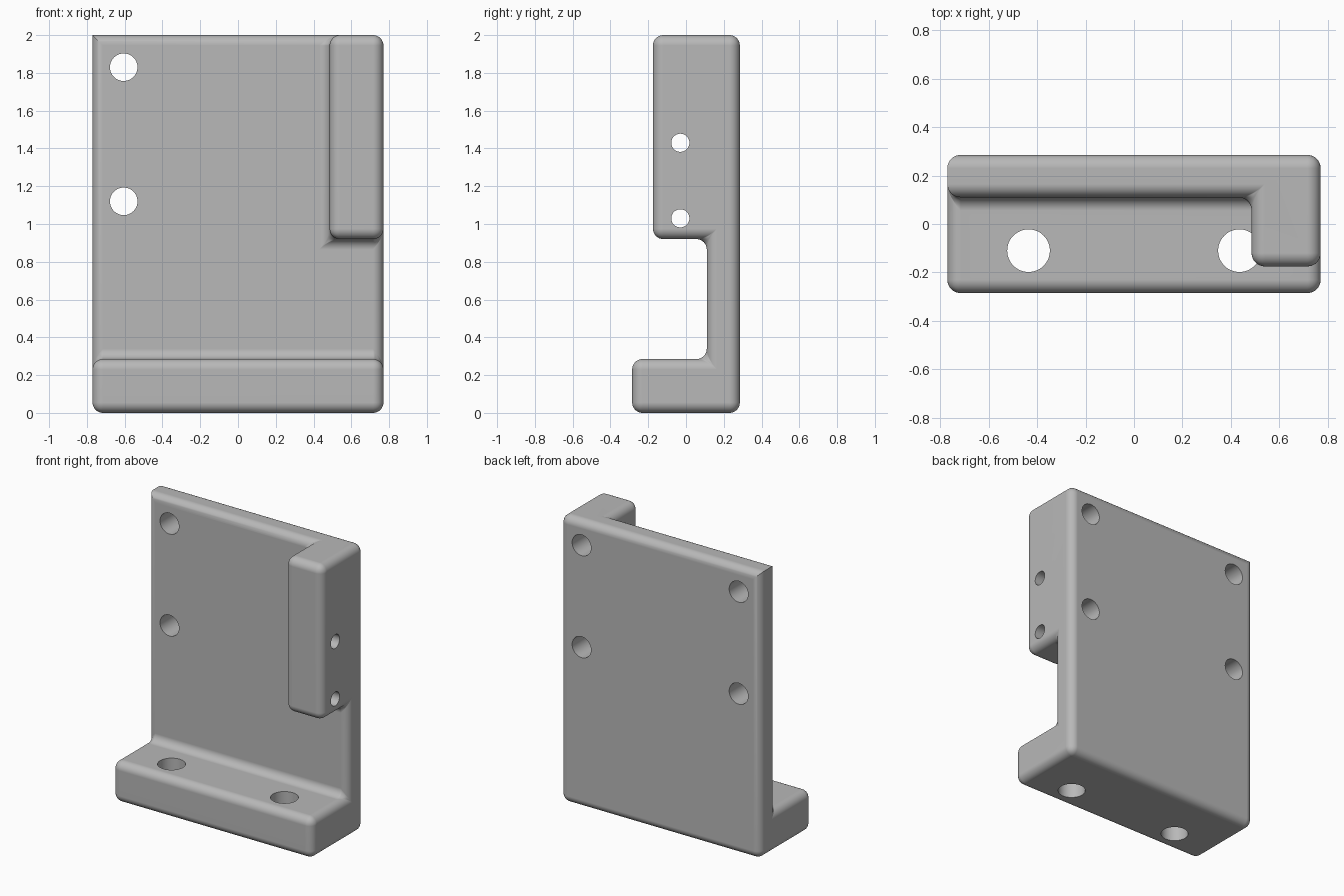
import bpy, bmesh, math
from mathutils import Matrix, Vector

cube = bpy.data.objects.get("Cube")
if cube:
    bpy.data.objects.remove(cube, do_unlink=True)

XS = (-0.77, 0.485, 0.77)
YS = (-0.285, -0.175, 0.11, 0.285)
ZS = (0, 0.285, 0.92, 2)
FILLET = 0.055


def solid(i, j, k):
    """Cells that belong to the foot, the back plate or the side block."""
    if not (0 <= i < 2 and 0 <= j < 3 and 0 <= k < 3):
        return False
    return k == 0 or j == 2 or (i == 1 and j == 1 and k == 2)


def add_object(name, bm):
    mesh = bpy.data.meshes.new(name)
    bm.to_mesh(mesh)
    bm.free()
    obj = bpy.data.objects.new(name, mesh)
    bpy.context.collection.objects.link(obj)
    return obj


# Bracket body: outer skin of the solid cells
bm = bmesh.new()
axes = (XS, YS, ZS)
for i in range(2):
    for j in range(3):
        for k in range(3):
            cell = (i, j, k)
            if not solid(*cell):
                continue
            for a in range(3):
                for side in (0, 1):
                    near = list(cell)
                    near[a] += 2 * side - 1
                    if solid(*near):
                        continue
                    b, c = (a + 1) % 3, (a + 2) % 3
                    ring = []
                    for u, v in ((0, 0), (1, 0), (1, 1), (0, 1)):
                        idx = list(cell)
                        idx[a] += side
                        idx[b] += u
                        idx[c] += v
                        ring.append(bm.verts.new([axes[n][idx[n]] for n in range(3)]))
                    bm.faces.new(ring if side else ring[::-1])
bmesh.ops.remove_doubles(bm, verts=bm.verts, dist=1e-4)
bmesh.ops.dissolve_limit(bm, angle_limit=0.02, verts=bm.verts, edges=bm.edges)
bmesh.ops.recalc_face_normals(bm, faces=bm.faces)

# Every edge is filleted except the short top edge on the open side
weight = bm.edges.layers.float.new("bevel_weight_edge")
for e in bm.edges:
    sharp = all(v.co.x < XS[0] + 0.01 and v.co.z > ZS[-1] - 0.01 for v in e.verts)
    e[weight] = 0.0 if sharp else 1.0
bracket = add_object("bracket", bm)

# Hole cutters
bm = bmesh.new()


def hole(start, end, radius):
    start, end = Vector(start), Vector(end)
    turn = (end - start).to_track_quat('Z', 'Y').to_matrix().to_4x4()
    bmesh.ops.create_cone(bm, cap_ends=True, segments=48, radius1=radius,
                          radius2=radius, depth=(end - start).length,
                          matrix=Matrix.Translation((start + end) / 2) @ turn)


for x in (-0.435, 0.435):
    hole((x, -0.11, -0.1), (x, -0.11, 0.4), 0.088)
for z in (1.12, 1.83):
    hole((-0.605, 0, z), (-0.605, 0.4, z), 0.073)
    hole((0.605, 0.11, z), (0.605, 0.4, z), 0.073)
for z in (1.03, 1.43):
    hole((0.4, -0.03, z), (0.9, -0.03, z), 0.048)
cutter = add_object("hole_cutter", bm)
cutter.hide_render = True

# Fillets, then drilled holes
bevel = bracket.modifiers.new("fillets", 'BEVEL')
bevel.limit_method = 'WEIGHT'
bevel.width = FILLET
bevel.segments = 8
bevel.use_clamp_overlap = False
drill = bracket.modifiers.new("holes", 'BOOLEAN')
drill.operation = 'DIFFERENCE'
drill.solver = 'EXACT'
drill.object = cutter

bpy.ops.object.select_all(action='DESELECT')
bracket.select_set(True)
bpy.context.view_layer.objects.active = bracket
for m in ("fillets", "holes"):
    bpy.ops.object.modifier_apply(modifier=m)
bpy.data.objects.remove(cutter, do_unlink=True)
bpy.ops.object.shade_smooth_by_angle(angle=math.radians(35))
normals = bracket.modifiers.new("flat_normals", 'WEIGHTED_NORMAL')
normals.keep_sharp = True

# Plain grey finish
grey = bpy.data.materials.new("plain_grey")
grey.use_nodes = True
colour = (0.48, 0.48, 0.48, 1)
grey.diffuse_color = colour
grey.node_tree.nodes["Principled BSDF"].inputs["Base Color"].default_value = colour
bracket.data.materials.clear()
bracket.data.materials.append(grey)
